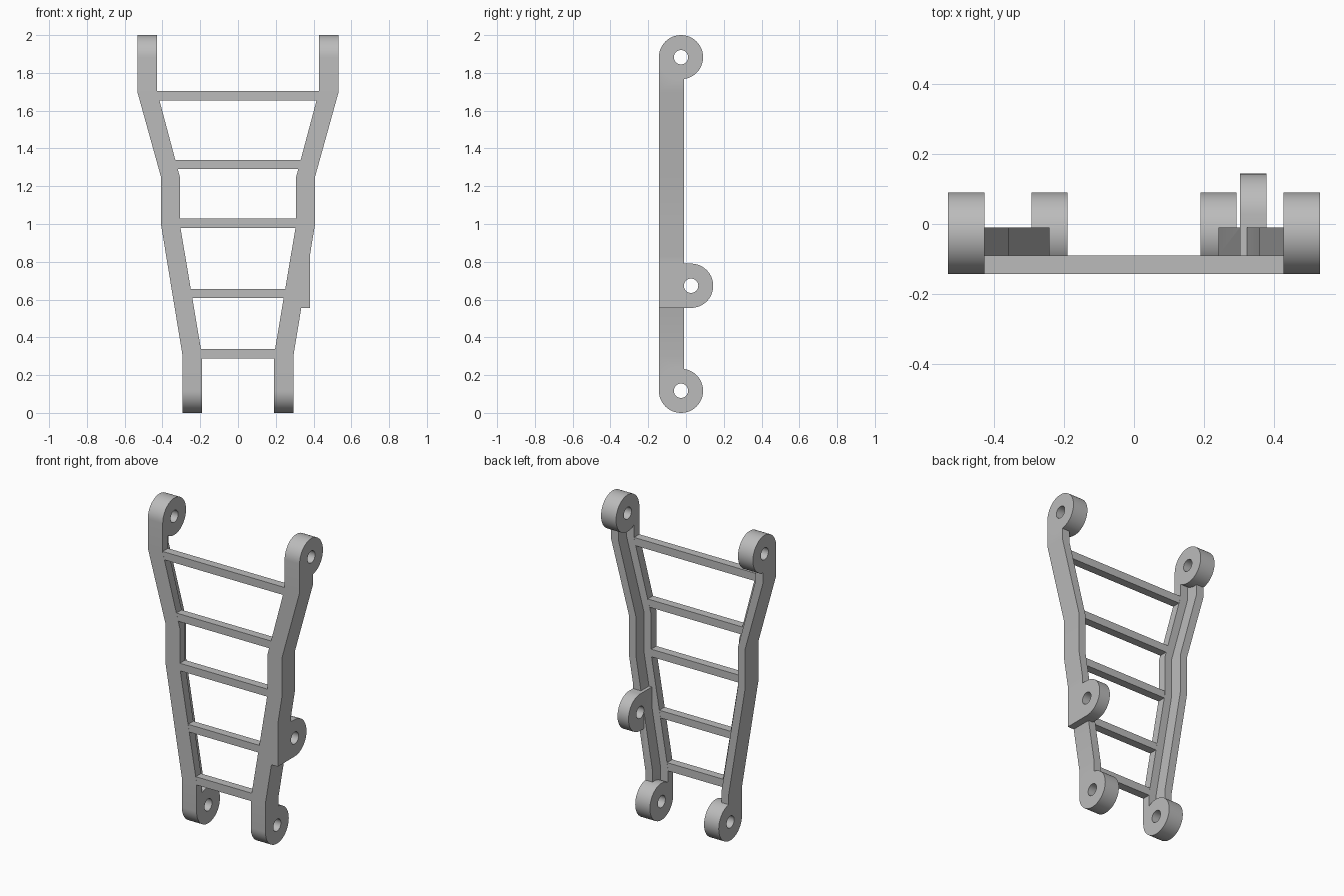
import bpy, bmesh, math

if "Cube" in bpy.data.objects:
    bpy.data.objects.remove(bpy.data.objects["Cube"], do_unlink=True)

grey = bpy.data.materials.new("plain grey")
grey.use_nodes = True
grey.diffuse_color = (0.5, 0.5, 0.5, 1)
grey.node_tree.nodes["Principled BSDF"].inputs["Base Color"].default_value = (0.5, 0.5, 0.5, 1)

FRONT, STEP, BACK = -0.1435, -0.09, -0.01   # depth levels of the rails
R, HOLE = 0.117, 0.038                      # lug and pin hole radii
LUG_Y, LUG_LOW, LUG_HIGH = FRONT + R, R, 2 - R
PIN_Y, PIN_Z = 0.027, 0.673                 # side bracket pin


def loft(name, sections):
    """Solid skinned through matching rings of points."""
    bm = bmesh.new()
    rings = [[bm.verts.new(p) for p in s] for s in sections]
    n = len(rings[0])
    for a, b in zip(rings, rings[1:]):
        for i in range(n):
            j = (i + 1) % n
            bm.faces.new((a[i], a[j], b[j], b[i]))
    bm.faces.new(rings[0])
    bm.faces.new(rings[-1])
    bmesh.ops.recalc_face_normals(bm, faces=bm.faces)
    mesh = bpy.data.meshes.new(name)
    bm.to_mesh(mesh)
    bm.free()
    mesh.materials.append(grey)
    ob = bpy.data.objects.new(name, mesh)
    bpy.context.collection.objects.link(ob)
    return ob


def side_profile(name, points, x0, x1):
    return loft(name, [[(x, y, z) for y, z in points] for x in (x0, x1)])


def arc(y, z, r, start=0, sweep=360, n=48):
    count = n if sweep == 360 else n + 1
    angles = [math.radians(start + sweep * i / n) for i in range(count)]
    return [(y + r * math.cos(a), z + r * math.sin(a)) for a in angles]


def box(name, x0, x1, y0, y1, z0, z1):
    return side_profile(name, [(y0, z0), (y1, z0), (y1, z1), (y0, z1)], x0, x1)


def combine(target, tool, operation):
    tool.hide_render = True
    mod = target.modifiers.new(operation, "BOOLEAN")
    mod.operation, mod.solver, mod.object = operation, "EXACT", tool
    bpy.ops.object.select_all(action="DESELECT")
    bpy.context.view_layer.objects.active = target
    target.select_set(True)
    bpy.ops.object.modifier_apply(modifier=mod.name)
    bpy.data.objects.remove(tool, do_unlink=True)


# Rail stations: height, outer x, inner x
STATIONS = [(LUG_LOW, 0.293, 0.19), (0.3, 0.293, 0.19), (1.0, 0.408, 0.308),
            (1.25, 0.408, 0.308), (1.7, 0.533, 0.428), (LUG_HIGH, 0.533, 0.428)]

for side, s in (("left", 1), ("right", -1)):
    # Stepped rail: tall outer half, shallow inner half
    sections = []
    for z, outer, inner in STATIONS:
        mid = (outer + inner) / 2
        ring = [(outer, FRONT), (inner, FRONT), (inner, STEP),
                (mid, STEP), (mid, BACK), (outer, BACK)]
        sections.append([(s * x, y, z) for x, y in ring])
    rail = loft(side + "_rail", sections)

    # Round lugs at both ends
    for z, outer, inner in (STATIONS[0], STATIONS[-1]):
        combine(rail, side_profile("lug", arc(LUG_Y, z, R), s * inner, s * outer), "UNION")

    # Side bracket on the left rail only
    pins = [(LUG_Y, LUG_LOW), (LUG_Y, LUG_HIGH)]
    if s == 1:
        outline = arc(PIN_Y, PIN_Z, R, -90, 180, 32)
        outline += [(FRONT, PIN_Z + R), (FRONT, PIN_Z - R)]
        combine(rail, side_profile("bracket", outline, 0.303, 0.38), "UNION")
        combine(rail, box("bracket_top", 0.36, 0.38, FRONT, BACK, 0.77, 0.84), "UNION")
        pins.append((PIN_Y, PIN_Z))

    # Pin holes
    for y, z in pins:
        combine(rail, side_profile("hole", arc(y, z, HOLE, n=32), s * 0.1, s * 0.7), "DIFFERENCE")

    bpy.ops.object.shade_smooth_by_angle(angle=math.radians(25))


def inner_x(z):
    for (z0, _, a), (z1, _, b) in zip(STATIONS, STATIONS[1:]):
        if z0 <= z <= z1:
            return a + (b - a) * (z - z0) / (z1 - z0)


# Cross rungs, running slightly into the rails
for i, (z0, z1) in enumerate([(0.287, 0.338), (0.609, 0.656), (0.98, 1.028),
                              (1.291, 1.34), (1.655, 1.705)]):
    ends = [[(sx * (inner_x(z) + 0.01), y, z) for y, z in
             ((FRONT + 0.0005, z0), (STEP - 0.0005, z0), (STEP - 0.0005, z1), (FRONT + 0.0005, z1))]
            for sx in (-1, 1)]
    loft("rung_%d" % (i + 1), ends)
